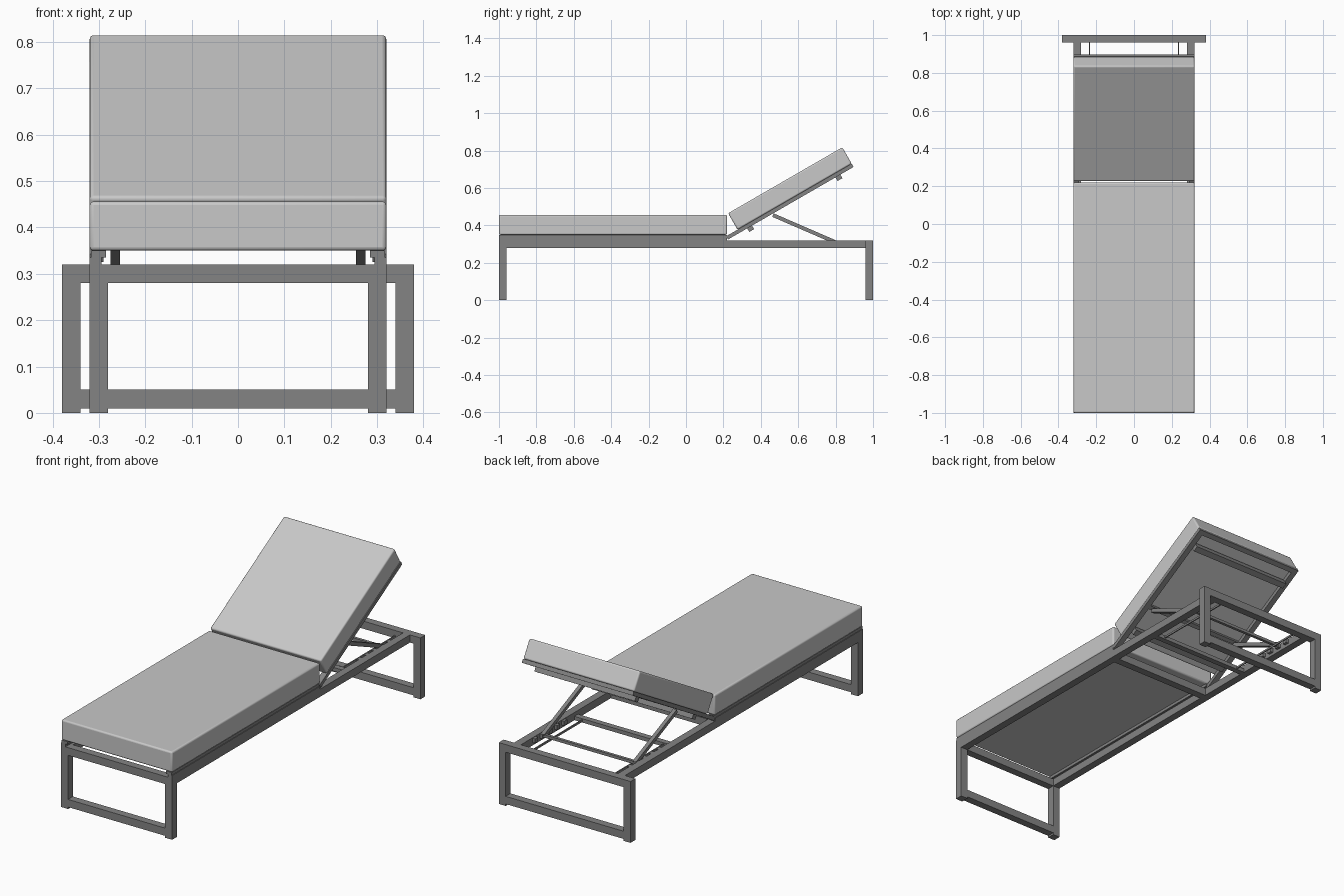
import bpy, math
from mathutils import Matrix, Vector

cube = bpy.data.objects.get("Cube")
if cube:
    bpy.data.objects.remove(cube)


def material(name, value):
    m = bpy.data.materials.new(name)
    m.use_nodes = True
    m.diffuse_color = (value, value, value, 1)
    m.node_tree.nodes["Principled BSDF"].inputs["Base Color"].default_value = (value, value, value, 1)
    return m


FABRIC = material("light grey fabric", 0.58)
METAL = material("dark grey metal", 0.23)

# Local space of the reclined backrest: y runs up the slope, z out of it
RECLINE = Matrix.Translation((0, 0.225, 0.325)) @ Matrix.Rotation(math.radians(30), 4, 'X')
FLAT = Matrix.Identity(4)


def box(name, x, y, z, mat=METAL, space=FLAT, bevel=0.0):
    """Box from (min, max) ranges, placed in the given space."""
    bpy.ops.mesh.primitive_cube_add(size=1)
    ob = bpy.context.object
    ob.name = name
    size = Vector([r[1] - r[0] for r in (x, y, z)])
    mid = Vector([(r[0] + r[1]) / 2 for r in (x, y, z)])
    ob.data.transform(Matrix.Translation(mid) @ Matrix.Diagonal(size).to_4x4())
    ob.matrix_world = space
    ob.data.materials.append(mat)
    if bevel:
        mod = ob.modifiers.new("soft edges", 'BEVEL')
        mod.width = bevel
        mod.segments = 3
        bpy.ops.object.shade_smooth_by_angle(angle=math.radians(40))
    return ob


def pair(name, x, y, z, **kw):
    """The same box on both sides."""
    box("left_" + name, x, y, z, **kw)
    box("right_" + name, (-x[1], -x[0]), y, z, **kw)


def leg_frame(name, half, y):
    """Closed rectangular leg loop."""
    inner = half - 0.04
    pair(name + "_post", (inner, half), y, (0, 0.32))
    box(name + "_top_bar", (-inner, inner), y, (0.28, 0.32))
    box(name + "_bottom_bar", (-inner, inner), y, (0.01, 0.05))


# Base
leg_frame("front_leg", 0.32, (-1, -0.96))
leg_frame("back_leg", 0.38, (0.96, 1))
pair("side_rail", (0.28, 0.32), (-0.96, 0.96), (0.28, 0.32))
box("middle_cross_bar", (-0.28, 0.28), (0.18, 0.22), (0.28, 0.32))
box("rear_cross_bar", (-0.28, 0.28), (0.49, 0.52), (0.28, 0.3))

# Seat
pair("seat_lower_rail", (0.295, 0.32), (-1, 0.22), (0.32, 0.335))
pair("seat_upper_rail", (0.285, 0.317), (-1, 0.22), (0.335, 0.35))
box("seat_cushion", (-0.32, 0.32), (-1, 0.22), (0.35, 0.456), mat=FABRIC, bevel=0.008)

# Backrest
pair("backrest_rail", (0.29, 0.32), (0, 0.775), (0, 0.02), space=RECLINE)
for label, u in (("lower", 0.133), ("upper", 0.678)):
    box(label + "_backrest_bar", (-0.29, 0.29), (u - 0.015, u + 0.015), (-0.022, 0.012), space=RECLINE)
box("backrest_end_bar", (-0.29, 0.29), (0.75, 0.775), (0, 0.02), space=RECLINE)
box("strut_pivot_bar", (-0.29, 0.29), (0.27, 0.29), (0, 0.018), space=RECLINE)
box("backrest_cushion", (-0.32, 0.32), (0.07, 0.775), (0.02, 0.121), mat=FABRIC, space=RECLINE, bevel=0.008)

# Hinged support struts with their locking rod
top, foot = Vector((0, 0.465, 0.455)), Vector((0, 0.8, 0.31))
run = foot - top
slope = Matrix.Translation(top) @ Matrix.Rotation(math.atan2(run.z, run.y), 4, 'X')
pair("strut", (0.255, 0.275), (0, run.length), (-0.01, 0.01), space=slope)
box("locking_rod", (-0.28, 0.28), (0.785, 0.8), (0.302, 0.317))

# Ratchet teeth and thin guides
for i in range(5):
    y = 0.6 + i * 0.06
    pair(f"ratchet_tooth_{i + 1}", (0.265, 0.28), (y, y + 0.025), (0.295, 0.318))
pair("guide_strip", (0.232, 0.238), (0.5, 0.96), (0.285, 0.295))
